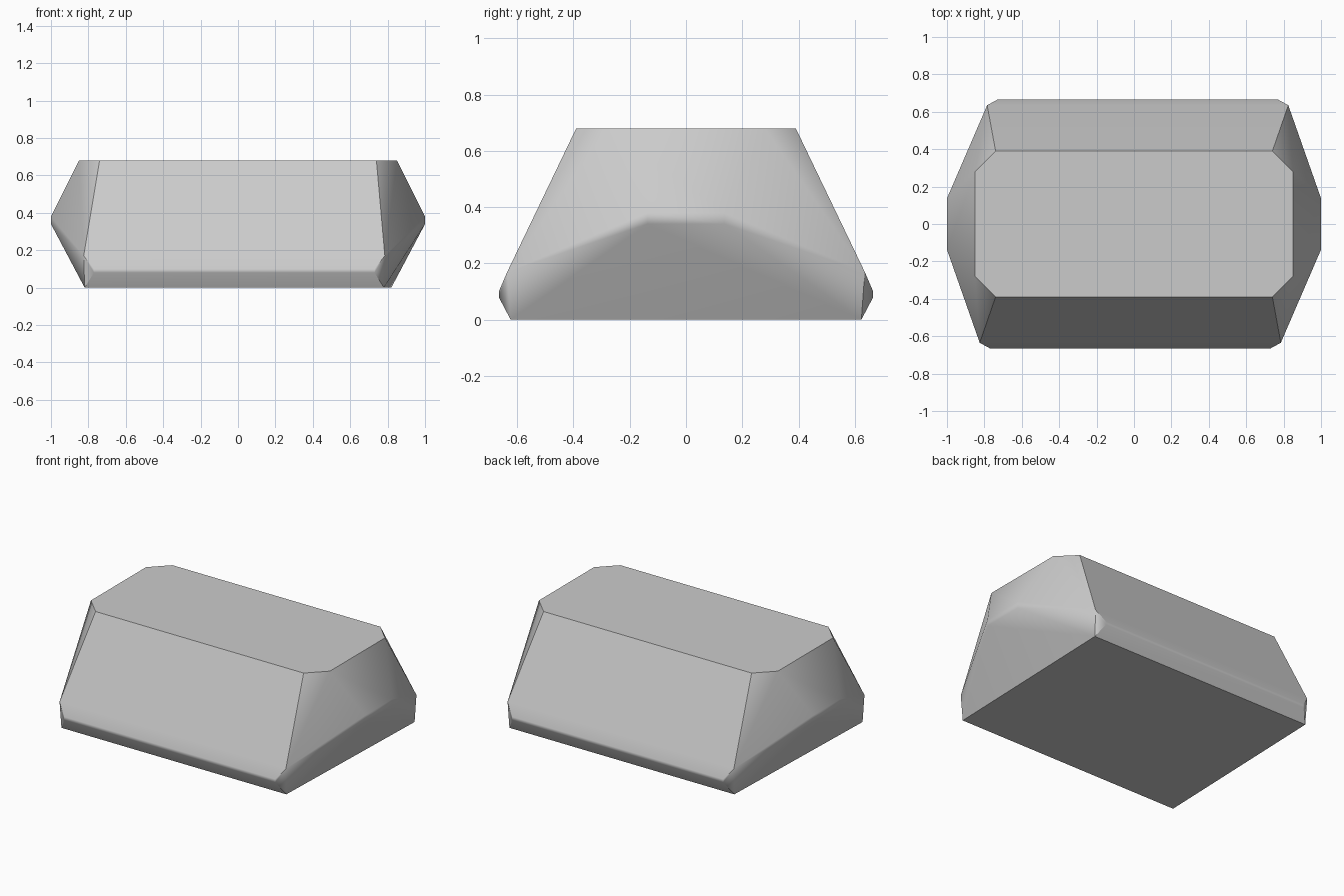
import bpy, bmesh
from math import radians

cube = bpy.data.objects.get("Cube")
if cube:
    bpy.data.objects.remove(cube, do_unlink=True)

# Plain grey material
grey = bpy.data.materials.new("plain_grey")
grey.use_nodes = True
colour = (0.6, 0.6, 0.6, 1)
grey.diffuse_color = colour
grey.node_tree.nodes["Principled BSDF"].inputs["Base Color"].default_value = colour


def foot_corner(x, y):
    """Chamfered lower corner; y gives its front or back side."""
    return [(x, 0.623 * y, 0), (x + 0.005, 0.635 * y, 0.17),
            (x - 0.05, 0.665 * y, 0.08), (x - 0.05, 0.665 * y, 0.10)]


# Right half outline: clipped top corners, side ridge, skewed foot
half = foot_corner(0.82, 1) + foot_corner(0.78, -1)
for s in (1, -1):
    half += [(0.85, 0.28 * s, 0.68), (0.74, 0.39 * s, 0.68),
             (1, 0.137 * s, 0.34), (1, 0.137 * s, 0.38)]

# Wrap the points and their half-turn copies in one faceted body
bm = bmesh.new()
for x, y, z in half:
    bm.verts.new((x, y, z))
    bm.verts.new((-x, -y, z))
bmesh.ops.convex_hull(bm, input=bm.verts)
bmesh.ops.dissolve_limit(bm, angle_limit=radians(1), verts=bm.verts, edges=bm.edges)
bmesh.ops.recalc_face_normals(bm, faces=bm.faces)

mesh = bpy.data.meshes.new("faceted_block")
bm.to_mesh(mesh)
bm.free()
mesh.materials.append(grey)
block = bpy.data.objects.new("faceted_block", mesh)
bpy.context.collection.objects.link(block)

# Soft narrow edges, crisp rims
bpy.context.view_layer.objects.active = block
block.select_set(True)
bpy.ops.object.shade_smooth_by_angle(angle=radians(35))
weighted = block.modifiers.new("even_shading", "WEIGHTED_NORMAL")
weighted.keep_sharp = True
